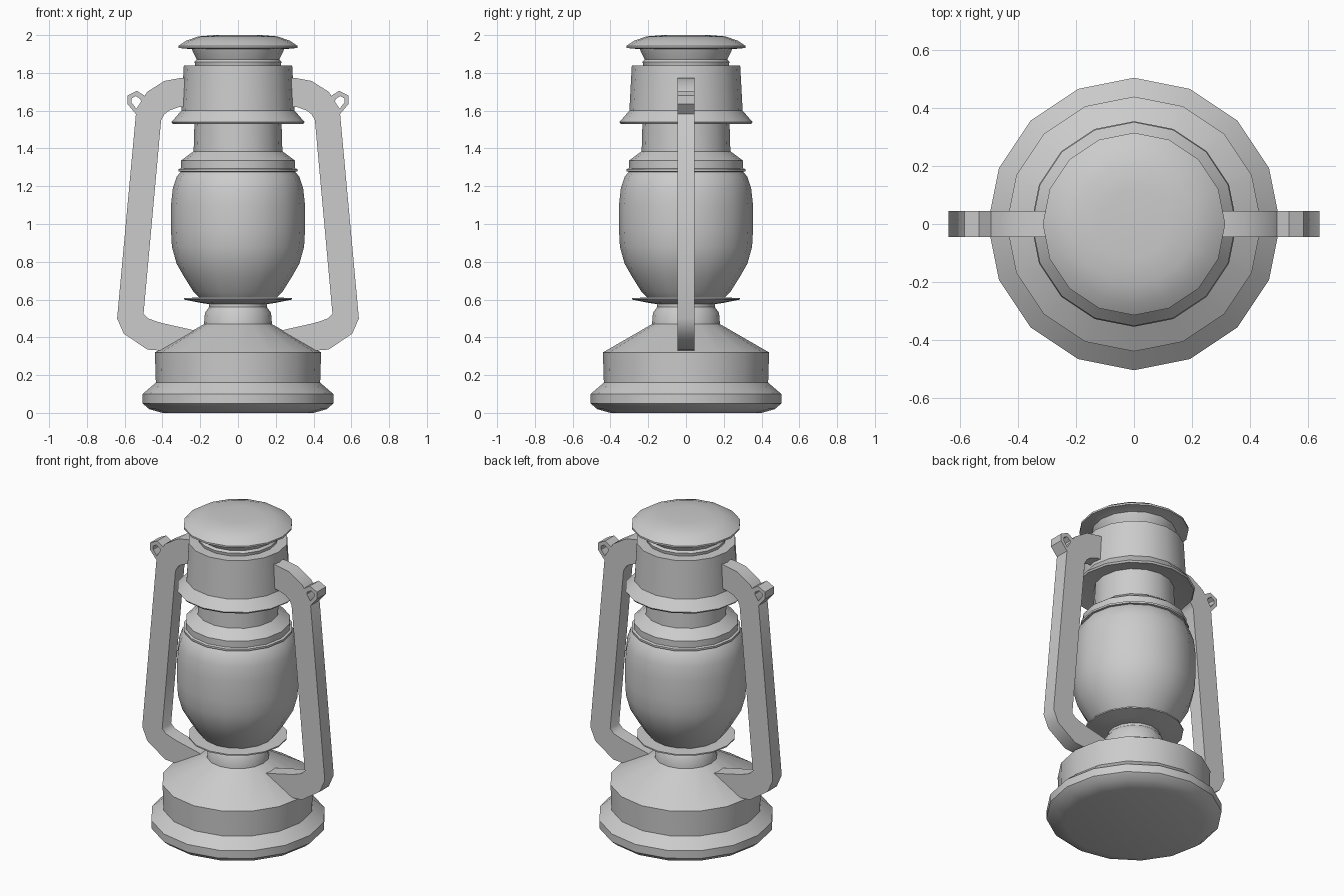
import bpy, bmesh, math

if "Cube" in bpy.data.objects:
    bpy.data.objects.remove(bpy.data.objects["Cube"])

SIDES = 16
HALF = 0.045  # half depth of handles


def finish(bm, name, angle):
    bmesh.ops.recalc_face_normals(bm, faces=bm.faces)
    mesh = bpy.data.meshes.new(name)
    bm.to_mesh(mesh)
    bm.free()
    ob = bpy.data.objects.new(name, mesh)
    bpy.context.collection.objects.link(ob)
    bpy.ops.object.select_all(action='DESELECT')
    ob.select_set(True)
    bpy.context.view_layer.objects.active = ob
    bpy.ops.object.shade_smooth_by_angle(angle=math.radians(angle))
    return ob


def lathe(name, profile, angle=35):
    bm = bmesh.new()
    rings = [[bm.verts.new((r * math.cos(2 * math.pi * i / SIDES),
                            r * math.sin(2 * math.pi * i / SIDES), z))
              for i in range(SIDES)] for r, z in profile]
    for a, b in zip(rings, rings[1:]):
        for i in range(SIDES):
            j = (i + 1) % SIDES
            bm.faces.new((a[i], a[j], b[j], b[i]))
    bm.faces.new(rings[0])
    bm.faces.new(rings[-1])
    return finish(bm, name, angle)


def ribbon(name, pairs, side, closed=False, angle=35):
    """Rectangular-section band between outer and inner points in the xz plane."""
    bm = bmesh.new()
    secs = [[bm.verts.new((side * x, y, z)) for x, z, y in
             ((*o, -HALF), (*o, HALF), (*i, HALF), (*i, -HALF))] for o, i in pairs]
    nexts = secs[1:] + (secs[:1] if closed else [])
    for a, b in zip(secs, nexts):
        for i in range(4):
            j = (i + 1) % 4
            bm.faces.new((a[i], a[j], b[j], b[i]))
    if not closed:
        bm.faces.new(secs[0])
        bm.faces.new(secs[-1])
    return finish(bm, name, angle)


# Fuel tank base and neck
lathe("fuel_tank", [(0.40, 0), (0.47, 0.02), (0.505, 0.05), (0.505, 0.10), (0.435, 0.16),
                    (0.44, 0.32), (0.18, 0.47), (0.175, 0.53), (0.153, 0.56), (0.153, 0.60)])
# Burner plate below the globe
lathe("burner_plate", [(0.15, 0.575), (0.20, 0.583), (0.285, 0.60), (0.285, 0.608), (0.18, 0.612)])
# Glass globe
lathe("globe", [(0.20, 0.605), (0.235, 0.64), (0.285, 0.72), (0.325, 0.79), (0.35, 0.88),
                (0.355, 0.97), (0.355, 1.10), (0.345, 1.19), (0.325, 1.25), (0.30, 1.28)])
# Collar and chimney
lathe("collar", [(0.29, 1.275), (0.316, 1.278), (0.316, 1.29), (0.303, 1.295),
                 (0.303, 1.335), (0.235, 1.385), (0.23, 1.56)])
# Hood with flared rim
lathe("hood", [(0.22, 1.555), (0.345, 1.53), (0.352, 1.54), (0.30, 1.60), (0.287, 1.838),
               (0.22, 1.84)])
# Vent neck
lathe("vent_neck", [(0.225, 1.83), (0.23, 1.858), (0.218, 1.87), (0.238, 1.91), (0.245, 1.93)])
# Domed cap
lathe("cap", [(0.22, 1.915), (0.24, 1.925), (0.315, 1.932), (0.315, 1.943), (0.275, 1.97),
              (0.21, 1.993), (0.12, 2.0)], angle=50)

# Side handles (outer point, inner point) and the ears for a bail
handle = [((.27, 1.775), (.27, 1.62)), ((.31, 1.772), (.31, 1.62)),
          ((.39, 1.757), (.365, 1.60)), ((.48, 1.70), (.39, 1.58)),
          ((.538, 1.61), (.407, 1.55)), ((.64, .50), (.50, .525)),
          ((.605, .42), (.475, .50)), ((.48, .335), (.44, .487)),
          ((.41, .33), (.40, .475)), ((.20, .30), (.20, .43))]
outline = [(.48, 1.67), (.535, 1.705), (.585, 1.68), (.585, 1.635), (.53, 1.57), (.47, 1.61)]
cx, cz = .545, 1.65
ear = [((x, z), (cx + (x - cx) * .45, cz + (z - cz) * .5)) for x, z in outline]
for label, side in (("left", -1), ("right", 1)):
    ribbon("handle_" + label, handle, side, angle=60)
    ribbon("bail_ear_" + label, ear, side, closed=True)
